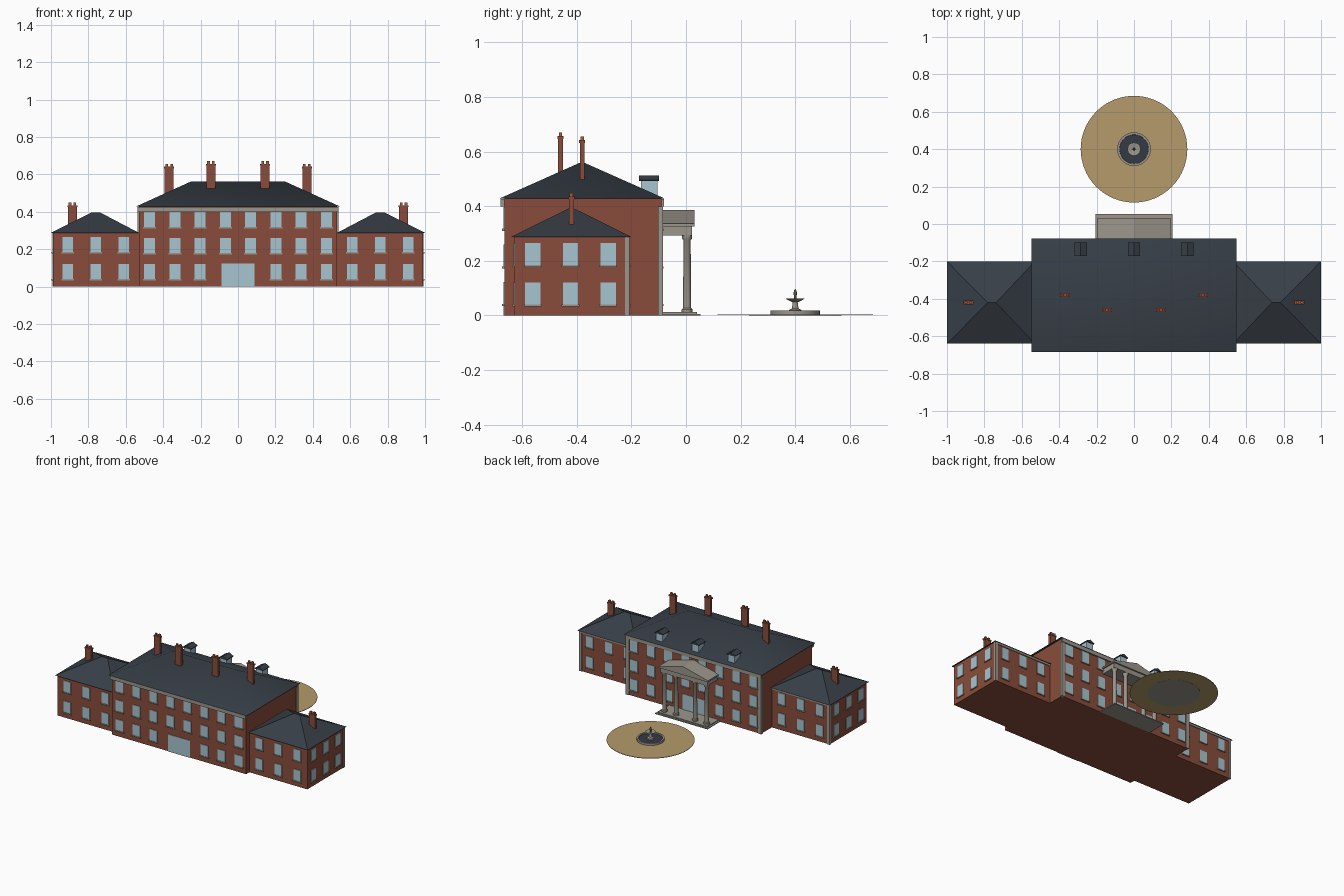
import bpy, bmesh, math
from mathutils import Matrix, Vector

cube = bpy.data.objects.get("Cube")
if cube:
    bpy.data.objects.remove(cube)


def material(name, rgb):
    m = bpy.data.materials.new(name)
    m.use_nodes = True
    m.diffuse_color = (*rgb, 1)
    bsdf = m.node_tree.nodes["Principled BSDF"]
    bsdf.inputs["Base Color"].default_value = (*rgb, 1)
    bsdf.inputs["Roughness"].default_value = 0.8
    return m


brick = material("red brick", (0.25, 0.073, 0.043))
slate = material("dark slate", (0.038, 0.049, 0.062))
stone = material("grey stone", (0.33, 0.305, 0.26))
glass = material("pale blue glass", (0.39, 0.56, 0.63))
gravel = material("tan gravel", (0.46, 0.33, 0.147))
clay = material("orange clay", (0.42, 0.11, 0.05))
bronze = material("green bronze", (0.10, 0.115, 0.08))
water = material("dark water", (0.035, 0.043, 0.06))


def finish(name, bm, mat, smooth=None):
    bmesh.ops.recalc_face_normals(bm, faces=bm.faces)
    me = bpy.data.meshes.new(name)
    bm.to_mesh(me)
    bm.free()
    ob = bpy.data.objects.new(name, me)
    bpy.context.collection.objects.link(ob)
    me.materials.append(mat)
    if smooth:
        bpy.ops.object.select_all(action="DESELECT")
        ob.select_set(True)
        bpy.context.view_layer.objects.active = ob
        bpy.ops.object.shade_smooth_by_angle(angle=math.radians(smooth))
    return ob


def add_box(bm, x0, x1, y0, y1, z0, z1):
    mid = Vector((x0 + x1, y0 + y1, z0 + z1)) / 2
    size = Matrix.Diagonal((x1 - x0, y1 - y0, z1 - z0, 1))
    bmesh.ops.create_cube(bm, size=1, matrix=Matrix.Translation(mid) @ size)


def boxes(name, mat, items):
    bm = bmesh.new()
    for item in items:
        add_box(bm, *item)
    return finish(name, bm, mat)


def hip_roof(name, x0, x1, y0, y1, z0, z1, ridge0, ridge1, smooth=None, mat=slate):
    """Rectangle of eaves rising to a ridge that runs along x."""
    bm = bmesh.new()
    yc = (y0 + y1) / 2
    a, b, c, d = [bm.verts.new((x, y, z0)) for x, y in
                  ((x0, y0), (x1, y0), (x1, y1), (x0, y1))]
    e, f = bm.verts.new((ridge0, yc, z1)), bm.verts.new((ridge1, yc, z1))
    for face in ((a, b, f, e), (c, d, e, f), (b, c, f), (d, a, e), (d, c, b, a)):
        bm.faces.new(face)
    return finish(name, bm, mat, smooth)


def gable(name, mat, xc, half, y0, y1, z0, z1, lip=0.0):
    """Triangular prism with its ridge along y, on an edge of height lip."""
    bm = bmesh.new()
    outline = [(-half, z0), (half, z0), (half, z0 + lip), (0, z1), (-half, z0 + lip)]
    if not lip:
        outline = [(-half, z0), (half, z0), (0, z1)]
    face = bm.faces.new([bm.verts.new((xc + x, y0, z)) for x, z in outline])
    out = bmesh.ops.extrude_face_region(bm, geom=[face])
    moved = [v for v in out["geom"] if isinstance(v, bmesh.types.BMVert)]
    bmesh.ops.translate(bm, vec=(0, y1 - y0, 0), verts=moved)
    return finish(name, bm, mat)


def lathe(name, mat, profile, centre, sides=32, smooth=40):
    bm = bmesh.new()
    verts = [bm.verts.new((r, 0, z)) for r, z in profile]
    edges = [bm.edges.new(pair) for pair in zip(verts, verts[1:])]
    bmesh.ops.spin(bm, geom=verts + edges, axis=(0, 0, 1), cent=(0, 0, 0),
                   steps=sides, angle=math.tau)
    bmesh.ops.remove_doubles(bm, verts=bm.verts, dist=0.00005)
    bmesh.ops.translate(bm, vec=centre, verts=bm.verts)
    return finish(name, bm, mat, smooth)


# Main block with cornices and stone strips on the garden side
FRONT, BACK = -0.665, -0.09
boxes("main_walls", brick, [(-0.53, 0.53, FRONT, BACK, 0, 0.428)])
hip_roof("main_roof", -0.547, 0.547, -0.684, -0.077, 0.428, 0.563, -0.25, 0.25, 60)
boxes("main_cornices", stone, [(-0.536, 0.536, -0.68, FRONT, 0.40, 0.427),
                               (-0.536, 0.536, BACK, -0.08, 0.40, 0.427)])
boxes("main_corner_strips", stone,
      [(s * 0.523 - 0.013, s * 0.523 + 0.013, BACK - 0.012, BACK + 0.006, 0, 0.40)
       for s in (-1, 1)])

# Side wings
W_FRONT, W_BACK, W_END = -0.628, -0.212, 0.988
for s, side in ((-1, "right"), (1, "left")):
    x0, x1 = sorted((s * 0.52, s * W_END))
    boxes(side + "_wing_walls", brick, [(x0, x1, W_FRONT, W_BACK, 0, 0.29)])
    e0, e1 = sorted((s * 0.53, s * 1.0))
    hip_roof(side + "_wing_roof", e0, e1, -0.64, -0.20, 0.288, 0.397,
             s * 0.76 - 0.022, s * 0.76 + 0.022)
    c = s * (W_END - 0.006)
    boxes(side + "_wing_trim", stone,
          [(c - 0.01, c + 0.01, W_BACK - 0.012, W_BACK + 0.005, 0, 0.288),
           (x0, x1, W_BACK, W_BACK + 0.005, 0.274, 0.288)])

# Windows and sills on every wall
panes, sills = [], []


def window(u, wall, out, z0, z1, along_x=True, half=0.03):
    def slab(w, depth, a, b):
        near, far = sorted((wall - out * 0.002, wall + out * depth))
        span = (u - w, u + w)
        return (*span, near, far, a, b) if along_x else (near, far, *span, a, b)
    panes.append(slab(half, 0.004, z0, z1))
    sills.append(slab(half + 0.005, 0.008, z0 - 0.008, z0))


rows = (0.042, 0.18, 0.318)
wing_rows = (0.04, 0.185)
for wall, out in ((FRONT, -1), (BACK, 1)):
    for i in range(8):
        for z in rows:
            if z > 0.1 or i not in (3, 4):
                window((i - 3.5) * 0.135, wall, out, z, z + 0.08)
    y0, y1 = sorted((wall, wall + out * 0.004))
    panes.append((-0.087, 0.087, y0, y1, 0, 0.123))
for s in (-1, 1):
    for z in wing_rows:
        for i in (-1, 0, 1):
            for wall, out in ((W_FRONT, -1), (W_BACK, 1)):
                window(s * 0.76 + i * 0.15, wall, out, z, z + 0.08, half=0.028)
            window(-0.423 + i * 0.138, s * W_END, s, z, z + 0.08, False, 0.028)
boxes("window_panes", glass, panes)
boxes("window_sills", stone, sills)

# Chimneys with paired pots
stacks, pots = [], []
for x, y, z0, z1 in ((0.368, -0.38, 0.49, 0.642), (0.145, -0.46, 0.49, 0.657),
                     (0.885, -0.42, 0.32, 0.435)):
    for s in (-1, 1):
        c = s * x
        stacks.append((c - 0.024, c + 0.024, y - 0.009, y + 0.009, z0, z1 - 0.01))
        stacks.append((c - 0.027, c + 0.027, y - 0.011, y + 0.011, z1 - 0.01, z1))
        for p in (-0.013, 0.013):
            pots.append((c + p - 0.007, c + p + 0.007, y - 0.006, y + 0.006, z1, z1 + 0.014))
boxes("chimney_stacks", brick, stacks)
boxes("chimney_pots", clay, pots)

# Dormers on the garden slope
for i, x in enumerate((-0.285, 0, 0.285)):
    boxes(f"dormer_body_{i}", glass, [(x - 0.026, x + 0.026, -0.165, -0.105, 0.44, 0.495)])
    gable(f"dormer_roof_{i}", slate, x, 0.033, -0.172, -0.098, 0.492, 0.513, 0.004)

# Portico: floor, columns, entablature and pediment
boxes("portico_floor", stone, [(-0.207, 0.207, BACK, 0.053, 0, 0.006),
                               (-0.195, 0.195, BACK, 0.04, 0.006, 0.012)])
boxes("portico_beam", stone, [(-0.185, 0.185, BACK, 0.022, 0.292, 0.328)])
gable("portico_pediment", stone, 0, 0.195, BACK, 0.032, 0.326, 0.386, 0.01)
column = [(0, 0.012), (0.02, 0.012), (0.02, 0.022), (0.015, 0.027), (0.013, 0.275),
          (0.018, 0.282), (0.018, 0.293), (0, 0.293)]
for i, x in enumerate((-0.167, -0.075, 0.075, 0.167)):
    lathe(f"portico_column_{i}", stone, column, (x, 0.004, 0), 16)

# Round gravel court and fountain
COURT = (0, 0.4, 0)
lathe("court_footing", stone, [(0, 0), (0.17, 0), (0.17, 0.002), (0, 0.002)], COURT, 48)
lathe("gravel_court", gravel, [(0, 0.001), (0.285, 0.001), (0.285, 0.004), (0, 0.004)], COURT, 64)
lathe("fountain_basin", stone, [(0.075, 0.003), (0.09, 0.003), (0.09, 0.019),
                                (0.078, 0.019), (0.075, 0.003)], COURT, 48)
lathe("fountain_water", water, [(0, 0.004), (0.077, 0.004), (0.077, 0.013), (0, 0.013)], COURT, 48)
lathe("fountain_pedestal", stone, [(0, 0.012), (0.024, 0.012), (0.022, 0.02), (0.012, 0.026),
                                   (0.009, 0.05), (0, 0.05)], COURT, 16)
lathe("fountain_bowl", stone, [(0, 0.048), (0.012, 0.049), (0.036, 0.062), (0.03, 0.062),
                               (0.01, 0.056), (0, 0.056)], COURT, 12)
lathe("fountain_finial", bronze, [(0, 0.054), (0.006, 0.054), (0.004, 0.07), (0.007, 0.08),
                                  (0.004, 0.092), (0, 0.098)], COURT, 12)
